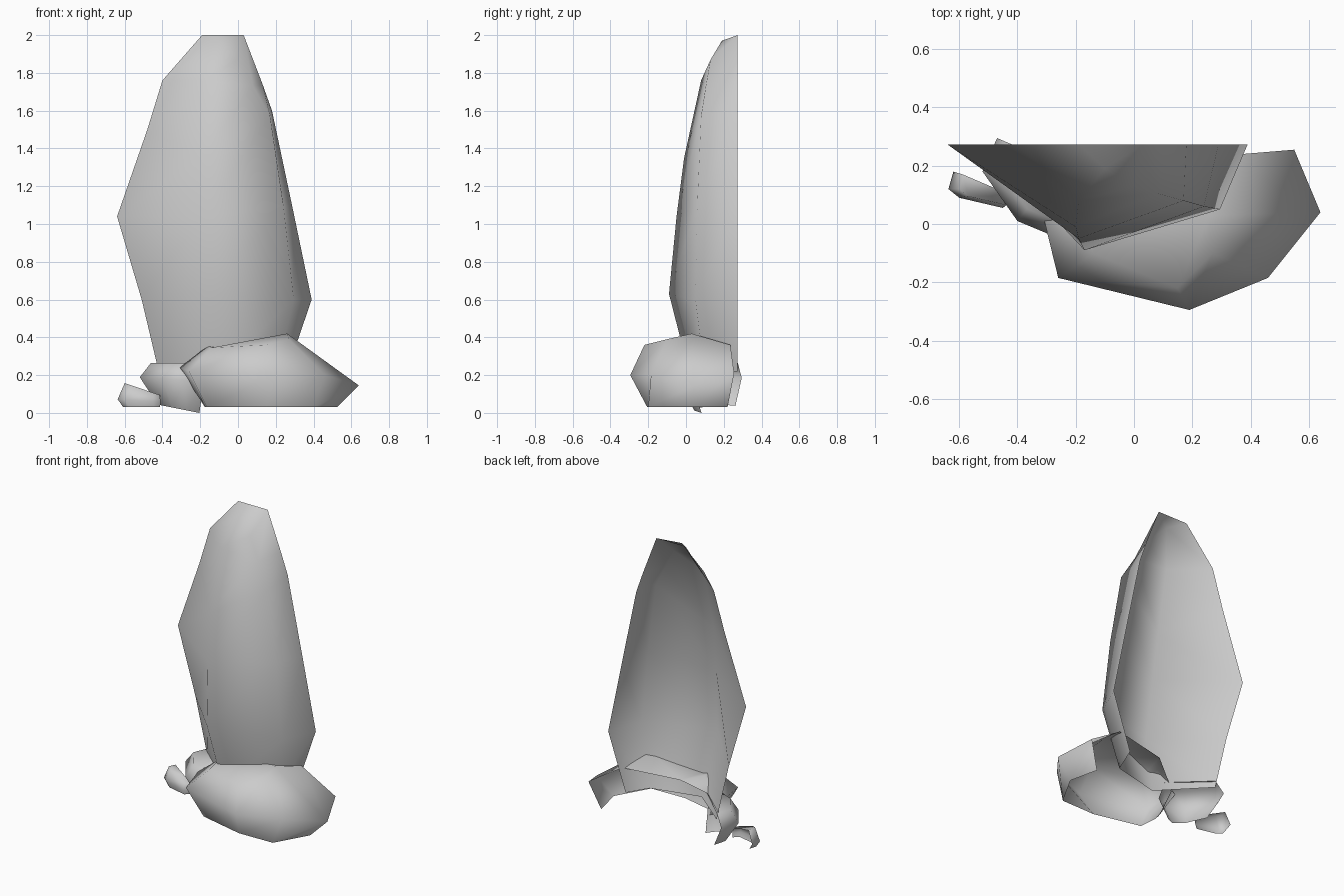
import bpy
import bmesh
import math

default_cube = bpy.data.objects.get("Cube")
if default_cube:
    bpy.data.objects.remove(default_cube, do_unlink=True)

# One plain stone colour
stone = bpy.data.materials.new("stone_grey")
stone.use_nodes = True
grey = (0.6, 0.6, 0.6, 1)
stone.diffuse_color = grey
stone.node_tree.nodes["Principled BSDF"].inputs["Base Color"].default_value = grey


def loft_shell(name, rows):
    """Skin contours listed bottom to top, cap the last, leave back and base open."""
    bm = bmesh.new()
    rings = [[bm.verts.new(point) for point in row] for row in rows]
    for lower, upper in zip(rings, rings[1:]):
        for i in range(len(lower) - 1):
            bm.faces.new((lower[i], lower[i + 1], upper[i + 1], upper[i]))
    cap = bm.faces.new(rings[-1])
    bmesh.ops.triangulate(bm, faces=[cap])
    mesh = bpy.data.meshes.new(name)
    bm.to_mesh(mesh)
    bm.free()
    mesh.materials.append(stone)
    rock = bpy.data.objects.new(name, mesh)
    bpy.context.collection.objects.link(rock)
    bpy.ops.object.select_all(action='DESELECT')
    rock.select_set(True)
    bpy.context.view_layer.objects.active = rock
    bpy.ops.object.shade_smooth_by_angle(angle=math.radians(110))


def contour(outline, pivot, scale, height, tilt=0.0):
    """Scale a plan outline about a pivot and place it on a tilted plane."""
    px, py = pivot
    scaled = [(px + (x - px) * scale, py + (y - py) * scale) for x, y in outline]
    return [(x, y, height + tilt * (x - px)) for x, y in scaled]


# Tall slab: two edges on the flat back plane, two ridges on the front
back = 0.273
left_edge = [(x, back, z) for x, z in (
    (-.42, .22), (-.51, .6), (-.64, 1.04), (-.48, 1.5), (-.4, 1.76), (-.19, 2))]
right_edge = [(x, back, z) for x, z in (
    (.26, .22), (.39, .6), (.29, 1.08), (.18, 1.6), (.13, 1.74), (.03, 2))]
front_ridge = [(-.13, .02, .2), (-.17, -.09, .63), (-.19, -.05, 1.04),
               (-.2, -.01, 1.35), (-.19, .08, 1.76), (-.1, .19, 1.97)]
side_ridge = [(.2, .1, .2), (.295, .05, .6), (.24, .06, 1.1),
              (.17, .08, 1.57), (.08, .105, 1.73), (0, .13, 1.87)]
loft_shell("standing_slab", list(zip(left_edge, front_ridge, side_ridge, right_edge)))

# Large boulder wrapped around the front of the slab
boulder_foot = [(x, y, .03) for x, y in (
    (-.17, .03), (-.175, -.01), (-.165, -.13), (.15, -.205), (.4, -.2),
    (.525, .02), (.48, .22))]
boulder_belly = [(-.26, .05, .24), (-.31, .02, .24), (-.26, -.185, .22),
                 (.19, -.295, .2), (.46, -.185, .2), (.64, .04, .145),
                 (.55, .255, .21)]
boulder_crown = [(-.07, .16, .35), (-.16, .03, .355), (-.14, -.1, .345),
                 (.15, -.22, .36), (.27, -.1, .39), (.26, .03, .42),
                 (.31, .235, .36)]
loft_shell("large_boulder", [boulder_foot, boulder_belly, boulder_crown])

# Small boulder beside it
outline = [(-.47, .295), (-.52, .18), (-.4, .01), (-.28, -.04), (-.18, .02)]
pivot = (-.25, .2)
loft_shell("small_boulder", [
    contour(outline, pivot, .65, .009, -.2),
    contour(outline, pivot, 1, .17, -.07),
    contour(outline, pivot, .78, .265)])

# Little stone at the far end
outline = [(-.62, .18), (-.637, .12), (-.6, .09), (-.45, .055), (-.41, .09)]
pivot = (-.43, .12)
loft_shell("little_stone", [
    contour(outline, pivot, .86, .03),
    contour(outline, pivot, 1, .06, -.06),
    contour(outline, pivot, .82, .1, -.34)])
